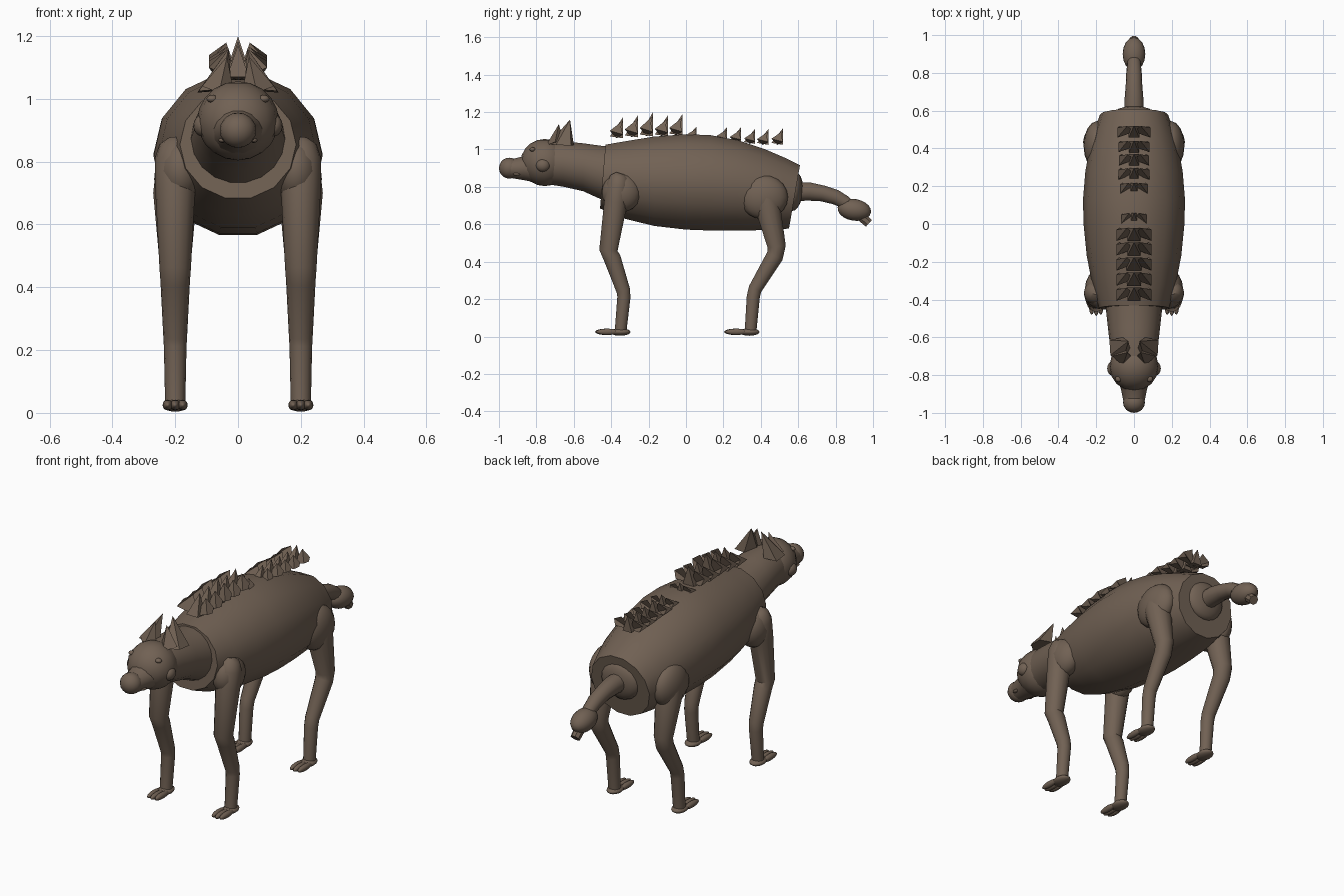
import bpy, bmesh, math
from mathutils import Vector

if "Cube" in bpy.data.objects:
    bpy.data.objects.remove(bpy.data.objects["Cube"])

fur = bpy.data.materials.new("brown fur")
fur.diffuse_color = (0.165, 0.120, 0.088, 1)
fur.use_nodes = True
fur.node_tree.nodes["Principled BSDF"].inputs["Base Color"].default_value = fur.diffuse_color


def finish(name, bm, smooth=40):
    bmesh.ops.recalc_face_normals(bm, faces=bm.faces)
    me = bpy.data.meshes.new(name)
    bm.to_mesh(me)
    bm.free()
    ob = bpy.data.objects.new(name, me)
    bpy.context.collection.objects.link(ob)
    me.materials.append(fur)
    if smooth:
        bpy.ops.object.select_all(action='DESELECT')
        ob.select_set(True)
        bpy.context.view_layer.objects.active = ob
        bpy.ops.object.shade_smooth_by_angle(angle=math.radians(smooth))
    return ob


def loft(name, rings, n, turn=0.5):
    """Skin of rings, each given as centre, side half-axis and upper half-axis."""
    bm = bmesh.new()
    loops = []
    for c, u, v in rings:
        loops.append([bm.verts.new(c + u * math.cos(a) + v * math.sin(a))
                      for a in (2 * math.pi * (i + turn) / n - math.pi / 2 for i in range(n))])
    for a, b in zip(loops, loops[1:]):
        for i in range(n):
            bm.faces.new((a[i], a[(i + 1) % n], b[(i + 1) % n], b[i]))
    bm.faces.new(loops[0])
    bm.faces.new(loops[-1])
    return finish(name, bm)


def barrel(name, rows, n):
    """Rows: top y, top z, bottom y, bottom z, half width."""
    rings = []
    for ty, tz, by, bz, w in rows:
        t, b = Vector((0, ty, tz)), Vector((0, by, bz))
        rings.append(((t + b) / 2, Vector((w, 0, 0)), (t - b) / 2))
    return loft(name, rings, n)


def tube(name, x, path, n=14):
    """Round limb in a side plane; path rows: y, z, radius."""
    pts = [Vector((x, y, z)) for y, z, r in path]
    rings = []
    for i, (y, z, r) in enumerate(path):
        d = (pts[min(i + 1, len(pts) - 1)] - pts[max(i - 1, 0)]).normalized()
        rings.append((pts[i], Vector((r, 0, 0)), Vector((0, -d.z, d.y)) * r))
    return loft(name, rings, n)


def ball(name, c, s, tilt=0.0):
    bm = bmesh.new()
    bmesh.ops.create_uvsphere(bm, u_segments=16, v_segments=10, radius=1)
    ob = finish(name, bm)
    ob.location, ob.scale, ob.rotation_euler = c, s, (tilt, 0, 0)
    return ob


def spike(name, base, tip):
    """Flat-faced pyramid."""
    bm = bmesh.new()
    b = [bm.verts.new(p) for p in base]
    t = bm.verts.new(tip)
    bm.faces.new(b)
    for i in range(len(b)):
        bm.faces.new((b[i], b[(i + 1) % len(b)], t))
    return finish(name, bm, 0)


# Trunk and neck
barrel("body", [(-.43, 1.03, -.46, .68, .185), (-.32, 1.05, -.33, .625, .22),
                (-.17, 1.075, -.17, .585, .25), (0, 1.088, 0, .565, .267),
                (.13, 1.083, .13, .56, .27), (.28, 1.055, .27, .56, .258),
                (.42, 1.008, .40, .563, .235), (.53, .96, .49, .567, .205),
                (.61, .92, .55, .573, .18)], 14)
barrel("neck", [(-.36, 1.02, -.36, .70, .155), (-.44, 1.02, -.44, .725, .15),
                (-.55, 1.035, -.55, .775, .138), (-.66, 1.045, -.66, .80, .125),
                (-.76, 1.04, -.76, .815, .11)], 18)

# Head
ball("head", (0, -.755, .93), (.13, .13, .126))
barrel("muzzle", [(-.80, 1.0, -.80, .82, .10), (-.87, .965, -.87, .835, .07),
                  (-.93, .95, -.93, .845, .058), (-.96, .945, -.96, .85, .05)], 14)
ball("nose", (0, -.945, .90), (.058, .055, .056))
for s in (-1, 1):
    side = "left" if s < 0 else "right"
    ball(side + "_cheek", (s * .112, -.765, .915), (.03, .038, .035))
    ball(side + "_eye", (s * .082, -.82, 1.0), (.018, .016, .012))
    ball(side + "_nostril", (s * .05, -.905, .868), (.012, .02, .008))
    spike(side + "_ear", [(s * .02, -.66, 1.03), (s * .06, -.735, 1.03), (s * .125, -.695, 1.025),
                          (s * .13, -.615, 1.02), (s * .06, -.60, 1.025)],
          (s * .03, -.62, 1.16))
    spike(side + "_inner_ear", [(s * .015, -.70, 1.03), (s * .06, -.75, 1.02),
                                (s * .115, -.70, 1.04), (s * .06, -.65, 1.03)],
          (s * .035, -.68, 1.135))

# Mane: three spikes in each tuft; rows: y, base z, size
tufts = [(-.372, 1.06, 1), (-.292, 1.065, 1.05), (-.212, 1.07, 1.15), (-.132, 1.07, 1),
         (-.055, 1.075, 1), (.03, 1.055, .6), (.19, 1.045, .65),
         (.265, 1.037, .75), (.34, 1.03, .72), (.41, 1.025, .75), (.488, 1.025, .8)]
for k, (y, z, f) in enumerate(tufts):
    w = .093 if f >= 1 else f * .11
    h = .035 * min(f, 1) ** .5
    spike(f"mane_spike_{k}", [(-.035 * f, y - h, z + .01), (.035 * f, y - h, z + .01),
                              (.035 * f, y + h, z), (-.035 * f, y + h, z)],
          (0, y + h, z + .112 * f))
    for s in (-1, 1):
        spike(f"mane_side_{k}_{'left' if s < 0 else 'right'}",
              [(s * w, y - h, z + .04 * f), (s * w * .85, y + h, z + .02 * f),
               (s * w, y + h * .7, z + .06 * f), (s * w * .4, y + h, z + .095 * f)],
              (0, y, z))

# Legs with joints, paws and toes
for s in (-1, 1):
    side = "left" if s < 0 else "right"
    x = s * .2
    ball(side + "_shoulder", (s * .185, -.345, .77), (.075, .105, .105))
    ball(side + "_hip", (s * .195, .415, .745), (.072, .13, .118))
    tube(side + "_front_leg", x, [(-.35, .872, .025), (-.355, .855, .05), (-.362, .81, .065),
                                  (-.375, .72, .064), (-.415, .46, .05), (-.395, .42, .047),
                                  (-.335, .245, .038), (-.332, .21, .036), (-.35, .025, .032)])
    tube(side + "_hind_leg", x, [(.42, .79, .06), (.435, .70, .07), (.485, .48, .05),
                                 (.475, .43, .047), (.37, .255, .037), (.36, .215, .036),
                                 (.345, .025, .032)])
    for name, d in (("front", 0), ("hind", .69)):
        ball(f"{side}_{name}_paw", (x, -.352 + d, .024), (.04, .055, .02))
        for i in (-1, 0, 1):
            ball(f"{side}_{name}_toe_{i + 2}", (x + i * .024, -.42 + d - (.006 if i == 0 else 0), .025),
                 (.016, .06, .017))

# Tail with rump disc and tuft
ball("tail_base", (0, .575, .775), (.115, .05, .105), -.1)
tube("tail", 0, [(.57, .775, .052), (.66, .775, .05), (.73, .765, .044), (.80, .745, .041),
                 (.85, .718, .036), (.90, .675, .032)])
ball("tail_tuft", (0, .90, .677), (.06, .09, .058), -.15)
tube("tail_tip", 0, [(.91, .665, .03), (.945, .635, .028), (.978, .605, .026)], 8)
